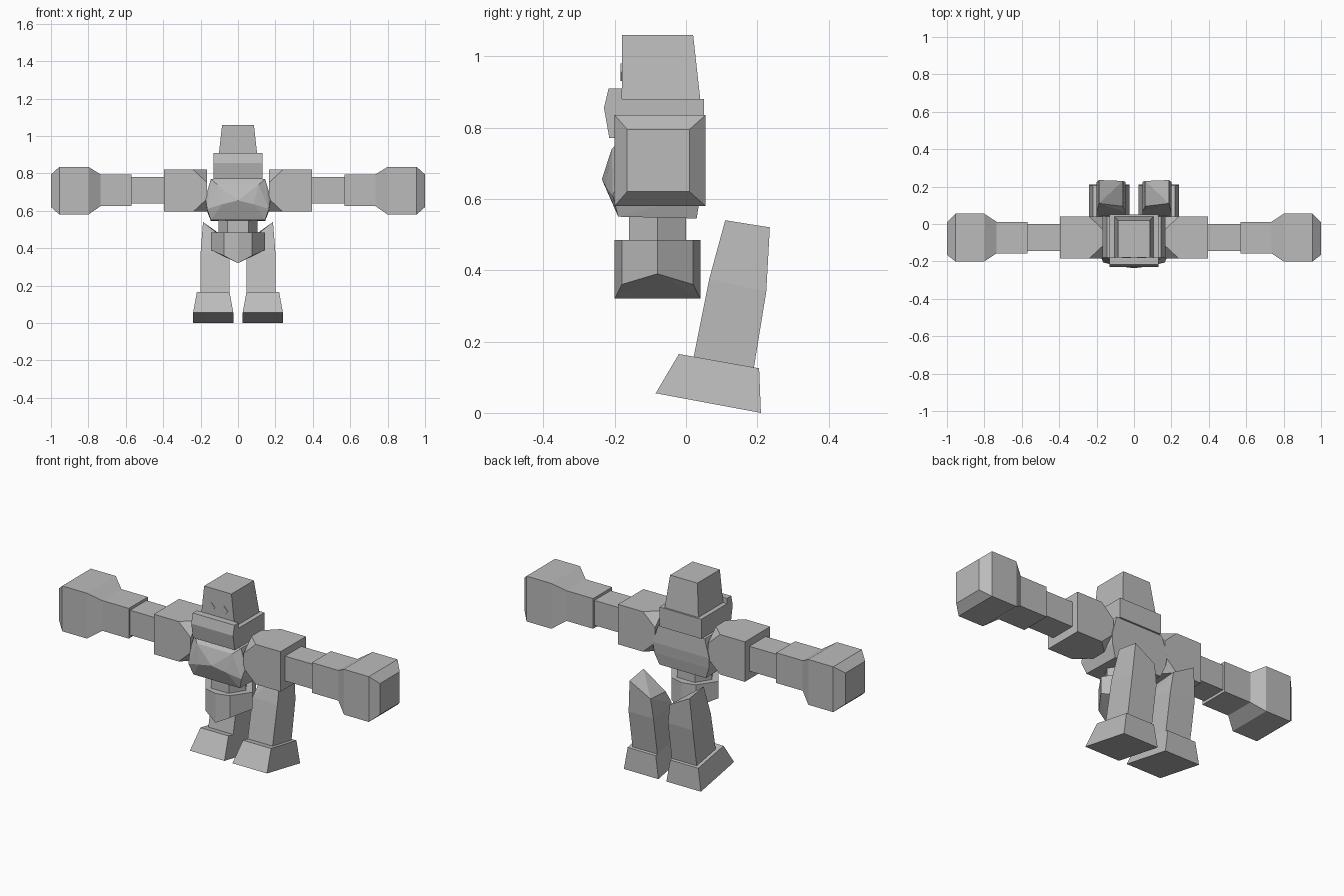
import bpy, bmesh, math

grey = bpy.data.materials.new("stone_grey")
grey.diffuse_color = (0.5, 0.5, 0.5, 1)


def solid(name, points):
    """Faceted convex block spanning the given corner points."""
    bm = bmesh.new()
    for p in points:
        bm.verts.new(p)
    res = bmesh.ops.convex_hull(bm, input=bm.verts[:])
    loose = [v for v in bm.verts if not v.link_faces]
    bmesh.ops.delete(bm, geom=loose, context='VERTS')
    bmesh.ops.dissolve_limit(bm, angle_limit=math.radians(2),
                             verts=bm.verts[:], edges=bm.edges[:])
    bmesh.ops.recalc_face_normals(bm, faces=bm.faces[:])
    mesh = bpy.data.meshes.new(name)
    bm.to_mesh(mesh)
    bm.free()
    mesh.materials.append(grey)
    ob = bpy.data.objects.new(name, mesh)
    bpy.context.collection.objects.link(ob)
    return ob


def both(points):
    """Points plus their mirror images across x = 0."""
    return points + [(-x, y, z) for x, y, z in points]


def box(x0, x1, y0, y1, z0, z1):
    return [(x, y, z) for x in (x0, x1) for y in (y0, y1) for z in (z0, z1)]


def pair(name, points):
    """Right and left copies of a part."""
    solid("right_" + name, points)
    solid("left_" + name, [(-x, y, z) for x, y, z in points])


# Head, slightly tapered upward
solid("head", both([(0.105, -0.18, 0.88), (0.105, 0.04, 0.88),
                    (0.085, -0.18, 1.06), (0.085, 0.02, 1.06)]))

# Diamond eyes as thin plates
r = 0.025
pair("eye", [(0.04 + dx, y, 0.955 + dz) for y in (-0.183, -0.179)
             for dx, dz in ((r, 0), (-r, 0), (0, r), (0, -r))])

# Collar and its raised front lip
solid("collar", both([(0.13, -0.215, 0.77), (0.13, -0.23, 0.855), (0.13, -0.224, 0.88),
                      (0.13, 0.05, 0.77), (0.13, 0.05, 0.88)]))
solid("collar_lip", both([(0.13, -0.224, 0.88), (0.13, -0.217, 0.91),
                          (0.13, -0.18, 0.88), (0.13, -0.18, 0.91)]))

# Torso with a faceted, pointed chest
solid("torso", both([
    (0.145, -0.18, 0.77), (0.145, 0.04, 0.77),
    (0.175, -0.18, 0.67), (0.175, 0.045, 0.67),
    (0.165, -0.205, 0.61), (0.17, 0.04, 0.61),
    (0.145, -0.19, 0.55), (0.145, 0.03, 0.545),
    (0.11, -0.208, 0.74), (0.085, -0.226, 0.635)]) + [(0, -0.236, 0.655)])

# Waist: six-sided column
solid("waist", both([(x, y, z) for z in (0.48, 0.56)
                     for x, y in ((0.105, -0.08), (0.055, -0.16), (0.055, 0.0))]))

# Pelvis: eight-sided, with a keel-shaped underside
solid("pelvis", both([(x, y, z) for x, y, low in (
    (0, -0.2, 0.32), (0, 0.04, 0.32), (0.075, -0.18, 0.36), (0.075, 0.02, 0.36),
    (0.145, -0.08, 0.39)) for z in (low, 0.485)]))

# Shoulders: blocks with the four inner corners cut off
shoulder = [(0.395, y, z) for y in (-0.185, 0.04) for z in (0.595, 0.82)]
for y, sy in ((-0.185, 1), (0.04, -1)):
    for z, sz in ((0.595, 1), (0.82, -1)):
        shoulder += [(0.24, y, z), (0.165, y + sy * 0.07, z), (0.165, y, z + sz * 0.07)]
pair("shoulder", shoulder)

# Arms and fists
pair("upper_arm", box(0.38, 0.58, -0.145, 0.0, 0.64, 0.78))
pair("forearm", box(0.57, 0.75, -0.157, 0.012, 0.625, 0.795))
pair("fist", box(0.735, 0.74, -0.157, 0.012, 0.625, 0.795)
     + box(0.80, 0.955, -0.2, 0.055, 0.58, 0.835)
     + box(0.955, 1.0, -0.165, 0.01, 0.62, 0.795))

# Backward-leaning legs, tops sloping down toward the inside
pair("leg", [
    (0.187, 0.11, 0.54), (0.187, 0.235, 0.52),
    (0.2, 0.065, 0.375), (0.2, 0.225, 0.34),
    (0.2, 0.02, 0.15), (0.2, 0.19, 0.125),
    (0.06, 0.095, 0.44), (0.06, 0.23, 0.45),
    (0.045, 0.065, 0.375), (0.045, 0.225, 0.34),
    (0.045, 0.02, 0.15), (0.045, 0.19, 0.125)])

# Feet, tipped up at the toes
pair("foot", [
    (0.025, -0.085, 0.055), (0.24, -0.085, 0.055),
    (0.025, 0.21, 0.0), (0.24, 0.21, 0.0),
    (0.045, -0.02, 0.165), (0.22, -0.02, 0.165),
    (0.045, 0.205, 0.125), (0.22, 0.205, 0.125)])
